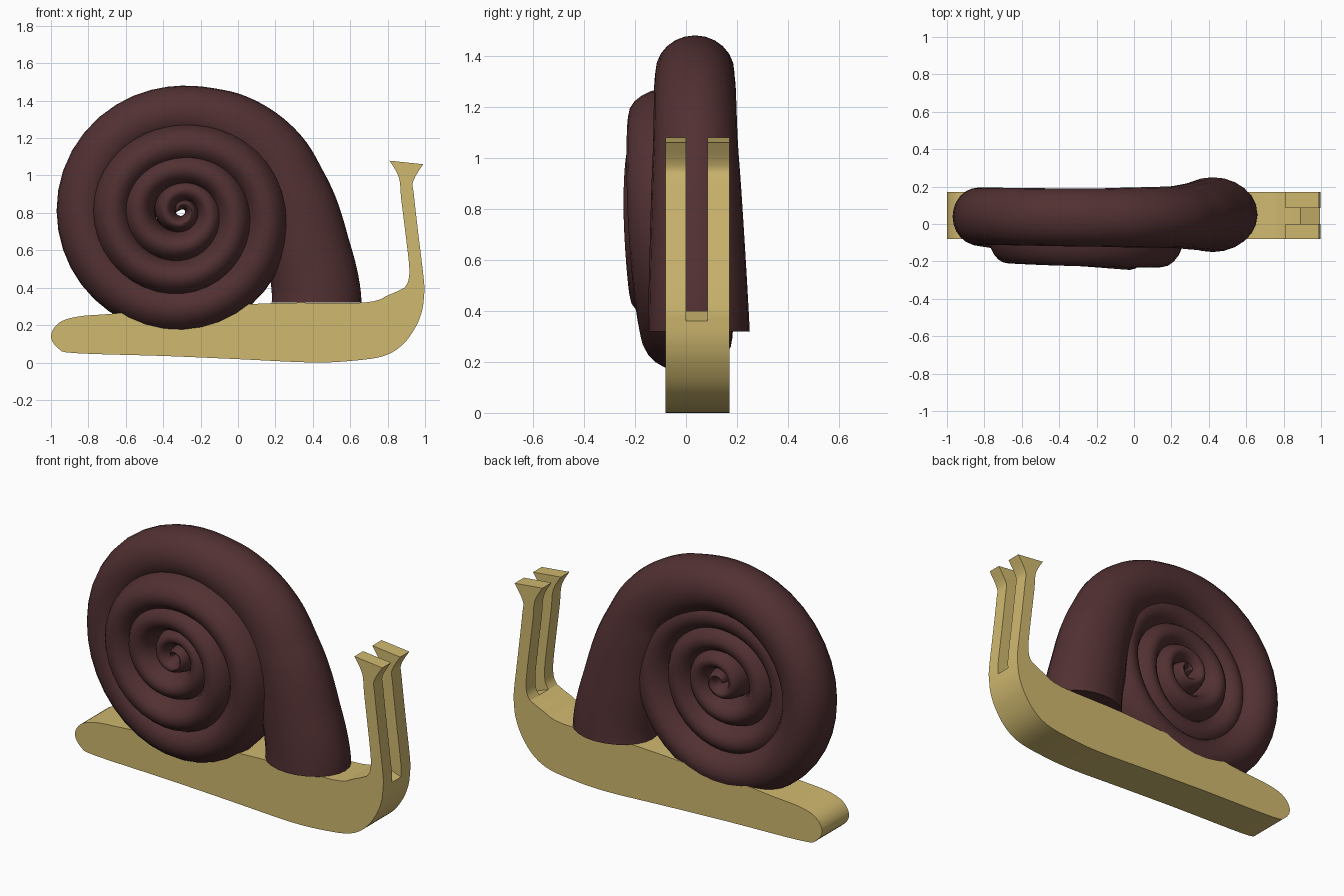
import bpy, bmesh, math

if "Cube" in bpy.data.objects:
    bpy.data.objects.remove(bpy.data.objects["Cube"])


def material(name, rgb):
    m = bpy.data.materials.new(name)
    m.diffuse_color = (*rgb, 1)
    m.use_nodes = True
    m.node_tree.nodes["Principled BSDF"].inputs["Base Color"].default_value = m.diffuse_color
    return m


GOLD = material("golden tan", (0.63, 0.485, 0.162))
BROWN = material("dark brown", (0.084, 0.030, 0.032))


def spline(pts, n):
    """Smooth curve through points of any dimension."""
    out = []
    for i in range(len(pts) - 1):
        a, b, c, d = pts[max(i - 1, 0)], pts[i], pts[i + 1], pts[min(i + 2, len(pts) - 1)]
        for k in range(n):
            t = k / n
            out.append(tuple(0.5 * (2 * q + (r - p) * t + (2 * p - 5 * q + 4 * r - s) * t * t
                                    + (3 * q - p - 3 * r + s) * t ** 3)
                             for p, q, r, s in zip(a, b, c, d)))
    return out + [tuple(pts[-1])]


def finish(name, bm, mat, angle):
    bmesh.ops.recalc_face_normals(bm, faces=bm.faces)
    me = bpy.data.meshes.new(name)
    bm.to_mesh(me)
    bm.free()
    me.materials.append(mat)
    ob = bpy.data.objects.new(name, me)
    bpy.context.collection.objects.link(ob)
    bpy.ops.object.select_all(action='DESELECT')
    ob.select_set(True)
    bpy.context.view_layer.objects.active = ob
    bpy.ops.object.shade_smooth_by_angle(angle=math.radians(angle))


def extrude_profile(name, pts, y0, y1, mat):
    bm = bmesh.new()
    f = bm.faces.new([bm.verts.new((x, y0, z)) for x, z in pts])
    res = bmesh.ops.extrude_face_region(bm, geom=[f])
    verts = [v for v in res["geom"] if isinstance(v, bmesh.types.BMVert)]
    bmesh.ops.translate(bm, vec=(0, y1 - y0, 0), verts=verts)
    finish(name, bm, mat, 35)


# Slug-like body, ending at the floor of the slot between the feelers
body = spline([(0.89, 0.40), (0.81, 0.363), (0.67, 0.32), (0.2, 0.318), (-0.4, 0.285), (-0.68, 0.26),
               (-0.86, 0.245), (-0.96, 0.21), (-1.0, 0.14), (-0.96, 0.075), (-0.87, 0.05),
               (-0.4, 0.035), (0, 0.018), (0.4, 0.0), (0.62, 0.01), (0.78, 0.035), (0.88, 0.095),
               (0.95, 0.19), (0.985, 0.28), (0.995, 0.36)], 4)
body = [(x, max(z, 0)) for x, z in body]
extrude_profile("body", body, -0.08, 0.17, GOLD)

# Pair of feelers with flared tips
outer = spline([(0.995, 0.36), (0.995, 0.43), (0.965, 0.68), (0.94, 0.9), (0.937, 0.97), (0.99, 1.06)], 4)
inner = spline([(0.81, 1.079), (0.86, 0.99), (0.873, 0.87), (0.904, 0.62), (0.916, 0.5), (0.91, 0.435), (0.89, 0.40)], 4)
for name, y0, y1 in (("feeler_front", -0.08, 0.0), ("feeler_back", 0.085, 0.17)):
    extrude_profile(name, outer + inner, y0, y1, GOLD)

# Shell: a tube coiled around (CX, CZ); keys are angle, path radius, y, radial and y half-width
CX, CZ = -0.30, 0.81
keys = []
for x, z, y, r, ry in ((0.42, 0.32, 0.05, 0.24, 0.20), (0.37, 0.62, 0.045, 0.225, 0.188),
                       (0.29, 0.90, 0.04, 0.205, 0.175), (0.20, 1.09, 0.037, 0.185, 0.165),
                       (-0.03, 1.275, 0.035, 0.165, 0.16)):
    keys.append((math.atan2(z - CZ, x - CX), math.hypot(x - CX, z - CZ), y, r, ry))
# Quarter turns from the top inward: outer radius, radial half-width, y, y half-width
coils = [(0.67, 0.145, 0.035, 0.155), (0.67, 0.14, 0.04, 0.155), (0.65, 0.13, 0.005, 0.175),
         (0.57, 0.12, -0.03, 0.20), (0.465, 0.11, -0.05, 0.175), (0.48, 0.105, -0.045, 0.165),
         (0.455, 0.10, -0.045, 0.175), (0.38, 0.10, -0.05, 0.195), (0.32, 0.095, -0.045, 0.18),
         (0.325, 0.09, -0.035, 0.17), (0.275, 0.085, -0.03, 0.17), (0.225, 0.075, -0.025, 0.17),
         (0.175, 0.065, -0.02, 0.165), (0.145, 0.055, -0.02, 0.165), (0.115, 0.045, -0.02, 0.16),
         (0.09, 0.037, -0.02, 0.16), (0.06, 0.027, -0.02, 0.155), (0.035, 0.018, -0.02, 0.15)]
for i, (ro, r, y, ry) in enumerate(coils):
    keys.append((math.pi / 2 * (i + 1), ro - r, y, r, ry))
path = [(CX + p * math.cos(a), CZ + p * math.sin(a), y, r, ry) for a, p, y, r, ry in spline(keys, 10)]

SIDES = 24
bm = bmesh.new()
rings = []
for i, (x, z, y, r, ry) in enumerate(path):
    p, q = path[max(i - 1, 0)], path[min(i + 1, len(path) - 1)]
    tx, tz = q[0] - p[0], q[1] - p[1]
    l = math.hypot(tx, tz)
    nx, nz = (tz / l, -tx / l) if i else (1, 0)   # the mouth is cut level
    rings.append([bm.verts.new((x + nx * r * math.cos(a), y + ry * math.sin(a), z + nz * r * math.cos(a)))
                  for a in (2 * math.pi * k / SIDES for k in range(SIDES))])
for a, b in zip(rings, rings[1:]):
    for k in range(SIDES):
        n = (k + 1) % SIDES
        bm.faces.new((a[k], a[n], b[n], b[k]))
bm.faces.new(rings[0])
bm.faces.new(rings[-1])
finish("shell", bm, BROWN, 50)
